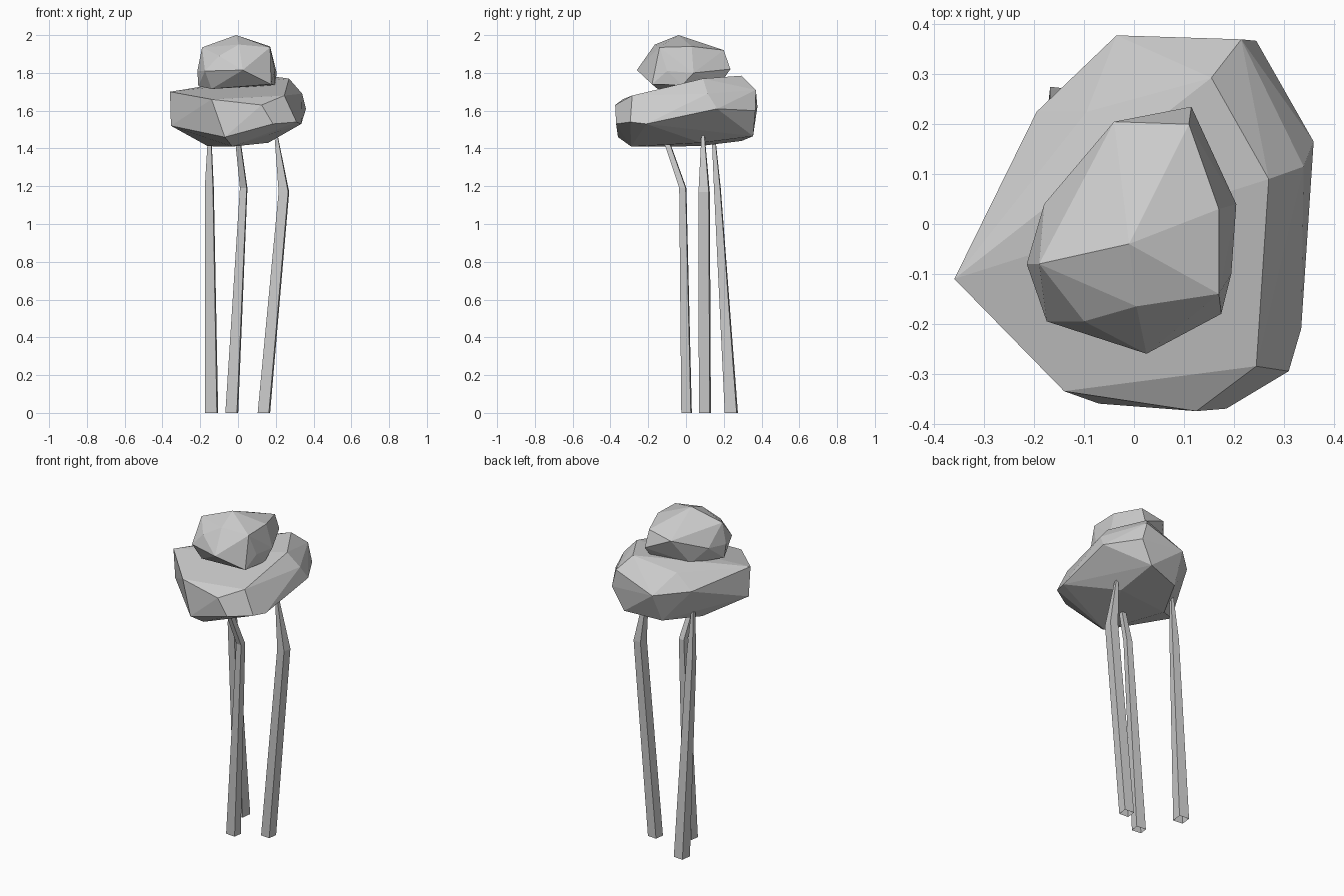
import bpy, bmesh, math
from mathutils import Vector


def finish(bm, name):
    bmesh.ops.recalc_face_normals(bm, faces=bm.faces)
    mesh = bpy.data.meshes.new(name)
    bm.to_mesh(mesh)
    bm.free()
    obj = bpy.data.objects.new(name, mesh)
    bpy.context.collection.objects.link(obj)
    return obj


def faceted_clump(name, corners):
    """Low-poly foliage clump: the convex hull of a few corner points."""
    bm = bmesh.new()
    verts = [bm.verts.new(c) for c in corners]
    res = bmesh.ops.convex_hull(bm, input=verts)
    loose = [v for v in bm.verts if not v.link_faces]
    bmesh.ops.delete(bm, geom=loose, context='VERTS')
    bmesh.ops.dissolve_limit(bm, angle_limit=math.radians(3),
                             verts=bm.verts, edges=bm.edges)
    return finish(bm, name)


def trunk(name, stations):
    """Four-sided stem through (centre, half width x, half width y) stations."""
    bm = bmesh.new()
    rings = []
    for (x, y, z), hx, hy in stations:
        rings.append([bm.verts.new((x + sx * hx, y + sy * hy, z))
                      for sx, sy in ((-1, -.8), (.8, -1), (1, .8), (-.8, 1))])
    for lo, hi in zip(rings, rings[1:]):
        for i in range(4):
            j = (i + 1) % 4
            bm.faces.new((lo[i], lo[j], hi[j], hi[i]))
    bm.faces.new(rings[-1])
    return finish(bm, name)


# Wide lower foliage clump
faceted_clump("lower_foliage", [
    # left and front
    (-.36, -.11, 1.70), (-.355, -.10, 1.52), (-.14, -.335, 1.66),
    (-.07, -.36, 1.46), (.125, -.375, 1.63), (.185, -.37, 1.53),
    # right
    (.31, -.295, 1.54), (.245, -.285, 1.68), (.335, -.21, 1.53),
    (.36, .165, 1.61), (.34, .115, 1.69), (.27, .09, 1.77),
    # back
    (.155, .293, 1.785), (.215, .37, 1.71), (.245, .367, 1.60),
    (-.035, .378, 1.62), (-.195, .225, 1.63), (-.095, .225, 1.72),
    (.17, .355, 1.465), (-.045, .295, 1.44),
    # underside
    (-.03, -.29, 1.41), (-.16, .07, 1.412), (.16, .08, 1.43),
])

# Small upper foliage clump
faceted_clump("upper_foliage", [
    # crown
    (-.01, -.04, 2.0), (.17, -.14, 1.935), (.17, .03, 1.94),
    (.005, -.165, 1.95), (-.19, -.08, 1.935), (.11, .20, 1.92),
    (-.04, .205, 1.89), (-.10, -.195, 1.89),
    # widest belt
    (-.215, -.08, 1.81), (-.175, -.195, 1.81), (.025, -.26, 1.815),
    (.195, -.10, 1.81), (.205, .04, 1.80), (.115, .235, 1.82),
    (-.18, .04, 1.82),
    # underside
    (-.21, -.07, 1.73), (-.14, -.15, 1.715), (.175, -.18, 1.74),
    (.195, -.02, 1.735), (.10, .18, 1.74), (-.10, .10, 1.73),
])

# Three thin bent trunks
trunk("left_trunk", [((-.14, .24, 0), .035, .035),
                     ((-.152, .166, 1.19), .024, .018),
                     ((-.15, .145, 1.47), .009, .009)])
trunk("middle_trunk", [((-.033, .003, 0), .034, .028),
                       ((.03, -.017, 1.19), .02, .019),
                       ((-.003, -.11, 1.46), .014, .015)])
trunk("right_trunk", [((.137, .10, 0), .033, .032),
                      ((.243, .096, 1.17), .028, .03),
                      ((.20, .09, 1.48), .008, .008)])
